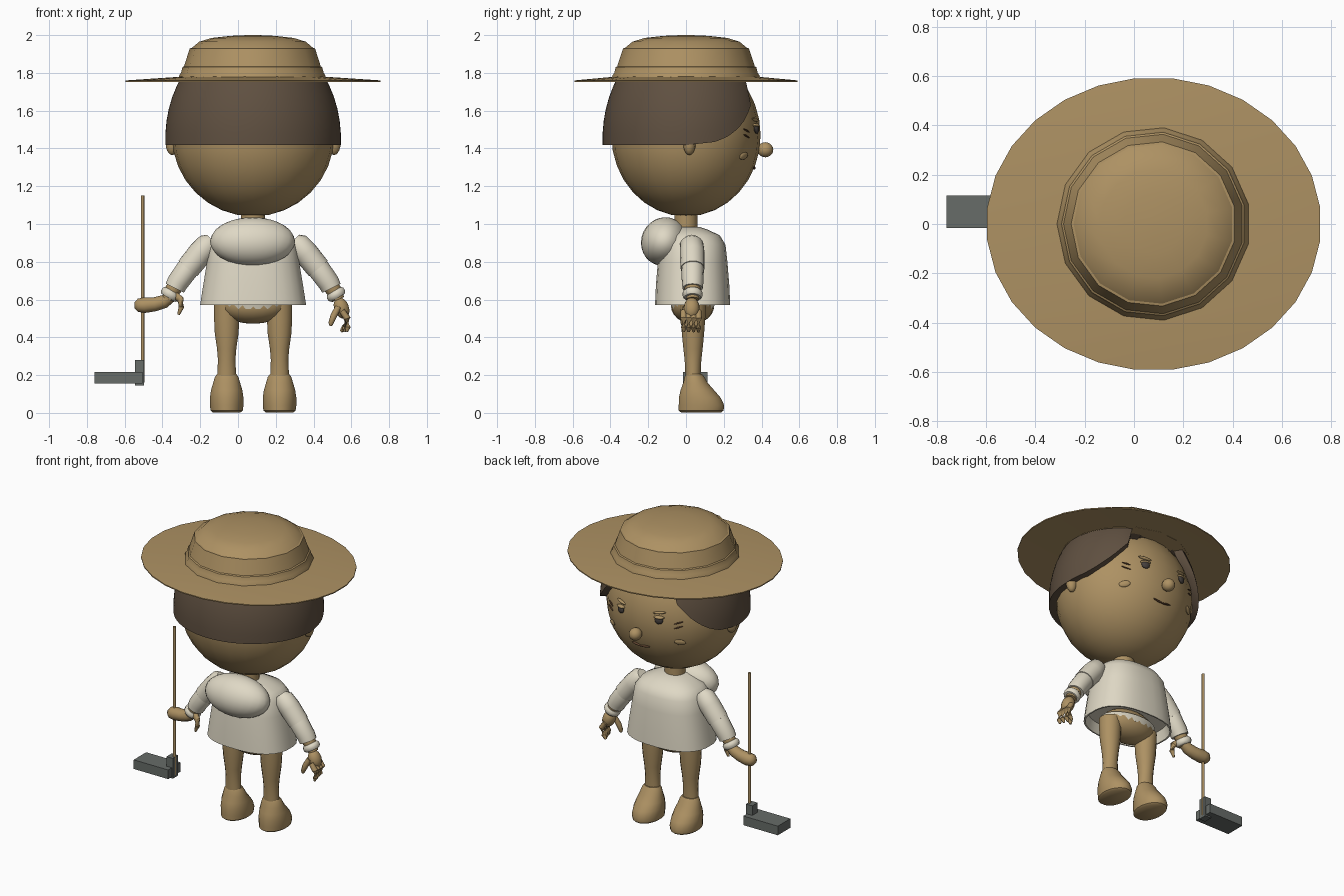
import bpy, bmesh, math
from mathutils import Vector, Matrix

if "Cube" in bpy.data.objects:
    bpy.data.objects.remove(bpy.data.objects["Cube"])

CX = 0.08  # body centre line; the figure faces +y


def material(name, rgb):
    m = bpy.data.materials.new(name)
    m.diffuse_color = (*rgb, 1)
    m.use_nodes = True
    m.node_tree.nodes["Principled BSDF"].inputs["Base Color"].default_value = m.diffuse_color
    return m


TAN = material("tan", (0.42, 0.285, 0.125))
HAIR = material("dark_brown", (0.115, 0.08, 0.052))
CLOTH = material("cream", (0.74, 0.69, 0.56))
METAL = material("grey", (0.135, 0.15, 0.14))
EYE = material("eye_dark", (0.06, 0.05, 0.045))
MOUTH = material("mouth_brown", (0.12, 0.06, 0.03))


def finish(name, bm, mat, angle=40):
    bmesh.ops.recalc_face_normals(bm, faces=bm.faces)
    me = bpy.data.meshes.new(name)
    bm.to_mesh(me)
    bm.free()
    ob = bpy.data.objects.new(name, me)
    bpy.context.collection.objects.link(ob)
    me.materials.append(mat)
    bpy.ops.object.select_all(action='DESELECT')
    ob.select_set(True)
    bpy.context.view_layer.objects.active = ob
    bpy.ops.object.shade_smooth_by_angle(angle=math.radians(angle))
    return ob


def loft(name, rings, mat, angle=40):
    """Skin closed rings of points and cap both ends."""
    bm = bmesh.new()
    vs = [[bm.verts.new(p) for p in r] for r in rings]
    n = len(vs[0])
    for a, b in zip(vs, vs[1:]):
        for i in range(n):
            j = (i + 1) % n
            bm.faces.new((a[i], a[j], b[j], b[i]))
    bm.faces.new(vs[0])
    bm.faces.new(vs[-1])
    return finish(name, bm, mat, angle)


def stack(name, levels, mat, n=20, p=1.0, angle=40):
    """Horizontal rings (cx, cy, z, rx, ry); p below 1 squares the outline."""
    def pt(l, t):
        c, s = math.cos(t), math.sin(t)
        return Vector((l[0] + l[3] * math.copysign(abs(c) ** p, c),
                       l[1] + l[4] * math.copysign(abs(s) ** p, s), l[2]))
    return loft(name, [[pt(l, 2 * math.pi * (i + .5) / n) for i in range(n)]
                       for l in levels], mat, angle)


def tube(name, path, mat, n=12, angle=50):
    """Round tube through (x, y, z, radius) points."""
    pts = [Vector(q[:3]) for q in path]
    rings = []
    for k, q in enumerate(path):
        d = (pts[min(k + 1, len(pts) - 1)] - pts[max(k - 1, 0)]).normalized()
        rot = d.to_track_quat('Z', 'Y')
        rings.append([pts[k] + rot @ Vector((q[3] * math.cos(t), q[3] * math.sin(t), 0))
                      for t in (2 * math.pi * i / n for i in range(n))])
    return loft(name, rings, mat, angle)


def ball(name, loc, r, mat, u=20, v=12, rot=Matrix()):
    bm = bmesh.new()
    bmesh.ops.create_uvsphere(bm, u_segments=u, v_segments=v, radius=1)
    bm.transform(Matrix.Translation(loc) @ rot @ Matrix.Diagonal((*r, 1)))
    return finish(name, bm, mat)


def box(name, lo, hi, mat):
    bm = bmesh.new()
    bmesh.ops.create_cube(bm, size=1)
    lo, hi = Vector(lo), Vector(hi)
    bm.transform(Matrix.Translation((lo + hi) / 2) @ Matrix.Diagonal((*(hi - lo), 1)))
    return finish(name, bm, mat)


# Head
HC, HR = Vector((CX, 0, 1.47)), Vector((0.43, 0.395, 0.43))
ball("head", HC, HR, TAN, 24, 16)
stack("neck", [(CX, 0, .93, .065, .062), (CX, 0, 1.08, .065, .062)], TAN, 14)
ball("nose", (CX, .42, 1.393), (.04, .042, .04), TAN, 16, 10)

# Hair: shell whose lower edge follows a hairline given by angle from the face
LINE = [(0, 1.79), (30, 1.78), (35, 1.63), (47, 1.53), (58, 1.47), (69, 1.435), (90, 1.418), (181, 1.418)]


def hairline(deg):
    for (a, za), (b, zb) in zip(LINE, LINE[1:]):
        if a <= deg <= b:
            return za + (zb - za) * (deg - a) / (b - a)


def hair_ring(f, scale):
    out = []
    for i in range(72):
        d = i * 5 - 180
        z0 = hairline(abs(d))
        z = z0 + (1.93 - z0) * f
        s = scale * math.sqrt(1 - ((z - 1.45) / .57) ** 2)
        t = math.radians(d)
        out.append(Vector((CX + .465 * s * math.sin(t), .442 * s * math.cos(t), z)))
    return out


loft("hair", [hair_ring(0, .85)] + [hair_ring(k / 8, 1) for k in range(9)], HAIR, 50)

# Hat
stack("hat_brim", [(CX, 0, 1.765, .30, .30), (CX, 0, 1.753, .68, .595),
                   (CX, 0, 1.760, .68, .595), (CX, 0, 1.78, .38, .38)], TAN, 28)
stack("hat_crown", [(CX, 0, z, r, r) for z, r in
                    ((1.76, .395), (1.785, .392), (1.80, .382), (1.83, .374), (1.835, .366),
                     (1.93, .335), (1.932, .325), (1.965, .285), (1.985, .22),
                     (1.996, .12), (2.0, .03))], TAN, 15, angle=28)


# Face details laid on the head surface
def on_face(name, dx, z, size, mat, roll=0.0):
    k = 1 - (dx / HR.x) ** 2 - ((z - HC.z) / HR.z) ** 2
    p = Vector((dx, HR.y * math.sqrt(k), z - HC.z))
    nrm = Vector([p[i] / HR[i] ** 2 for i in range(3)]).normalized()
    x = Vector((0, 0, 1)).cross(nrm).normalized()
    rot = Matrix((x, nrm.cross(x), nrm)).transposed().to_4x4()
    ball(name, HC + p, size, mat, 12, 8, rot @ Matrix.Rotation(roll, 4, 'Z'))


for s, side in ((-1, "left"), (1, "right")):
    on_face(side + "_eye", s * .14, 1.505, (.027, .027, .014), EYE)
    on_face(side + "_eyelid", s * .14, 1.522, (.034, .011, .017), TAN)
    on_face(side + "_brow", s * .14, 1.552, (.042, .009, .012), TAN, s * -.15)
    for z in (1.465, 1.495):
        on_face(side + "_wrinkle", s * .25, z, (.03, .0045, .005), MOUTH, s * -.3)
    on_face(side + "_cheek", s * .25, 1.36, (.036, .02, .009), TAN, s * .2)
    on_face(side + "_mouth_half", s * .03, 1.297, (.038, .006, .008), MOUTH, s * -.15)
    ball(side + "_ear", (CX + s * .428, .018, 1.427), (.036, .033, .062), TAN, 14, 10)

# Shirt, open at the hem, and rolled hood on the back
stack("shirt", [(CX, .035, .64, .255, .18), (CX, .035, .572, .272, .192),
                (CX, .035, .572, .282, .2), (CX, .035, .68, .265, .195),
                (CX, .035, .80, .245, .185), (CX, .035, .89, .23, .175),
                (CX, .03, .94, .195, .15), (CX, .015, .97, .12, .10),
                (CX, .0, .985, .075, .07)], CLOTH, 28, .8, 45)
ball("hood", (CX - .003, -.115, .907), (.225, .122, .13), CLOTH, 24, 14,
     Matrix.Rotation(math.radians(-25), 4, 'X'))
ball("hips", (CX, .035, .57), (.185, .115, .098), TAN, 20, 12)
stack("underwear_band", [(CX, .035, .55, .17, .112), (CX, .035, .59, .192, .122)], CLOTH, 20)

for s, side in ((-1, "left"), (1, "right")):
    def at(d, y, z, r):
        return (CX + s * d, y, z, r)

    # Leg and foot
    lx = CX + s * .14
    stack(side + "_leg", [(lx, .037, z, rx, ry) for z, rx, ry in
                          ((.17, .05, .04), (.22, .05, .042), (.28, .047, .045), (.34, .052, .052),
                           (.42, .064, .06), (.50, .068, .066), (.57, .068, .07))], TAN, 16)
    stack(side + "_foot", [(lx, y, z, rx, ry) for z, y, rx, ry in
                           ((.003, .08, .075, .108), (.012, .08, .086, .12), (.04, .082, .09, .122),
                            (.08, .073, .09, .112), (.12, .06, .084, .09), (.16, .05, .072, .065),
                            (.19, .045, .063, .053), (.205, .043, .052, .043))], TAN, 20)
    # Sleeve in two overlapping pieces, forearm and wrist band
    tube(side + "_upper_sleeve", [at(.215, .03, .915, .04), at(.235, .03, .895, .062),
                                  at(.28, .033, .845, .066), at(.345, .035, .765, .064)], CLOTH, 16)
    tube(side + "_lower_sleeve", [at(.325, .035, .80, .05), at(.345, .035, .765, .06),
                                  at(.40, .035, .69, .057), at(.415, .035, .66, .054)], CLOTH, 16)
    tube(side + "_forearm", [at(.40, .035, .69, .045), at(.435, .035, .635, .04),
                             at(.45, .035, .60, .034)], TAN)
    tube(side + "_wrist_band", [at(.428, .035, .645, .044), at(.434, .035, .635, .053),
                                at(.444, .035, .62, .053), at(.450, .035, .61, .044)], CLOTH, 14)

# Open hand with spread fingers
ball("right_palm", (.548, .03, .555), (.04, .042, .058), TAN, 14, 10,
     Matrix.Rotation(math.radians(-20), 4, 'Y'))
for k in range(4):
    y = -.012 + k * .026
    tube("right_finger", [(.55, y, .54, .016), (.578, y, .50, .018),
                          (.582 - .006 * k, y, .455, .015), (.575 - .01 * k, y, .43, .007)], TAN, 8)
tube("right_thumb", [(.53, .0, .56, .018), (.505, -.012, .51, .018),
                     (.492, -.015, .475, .014), (.49, -.015, .46, .006)], TAN, 8)

# Hand closed round the pole
tube("left_fist", [(-.355, .04, .615, .03), (-.39, .042, .59, .036), (-.44, .046, .575, .038),
                   (-.495, .05, .57, .042), (-.53, .05, .57, .036), (-.547, .05, .57, .018)], TAN, 14)
tube("left_thumb", [(-.34, .02, .63, .02), (-.305, .005, .60, .02), (-.30, .0, .56, .016),
                    (-.315, .0, .52, .007)], TAN, 8)

# Long-handled tool
tube("tool_pole", [(-.505, .05, .16, .009), (-.505, .05, 1.15, .009)], TAN, 10)
box("tool_head", (-.76, -.017, .155), (-.505, .115, .216), METAL)
box("tool_socket", (-.545, .022, .145), (-.498, .078, .28), METAL)
